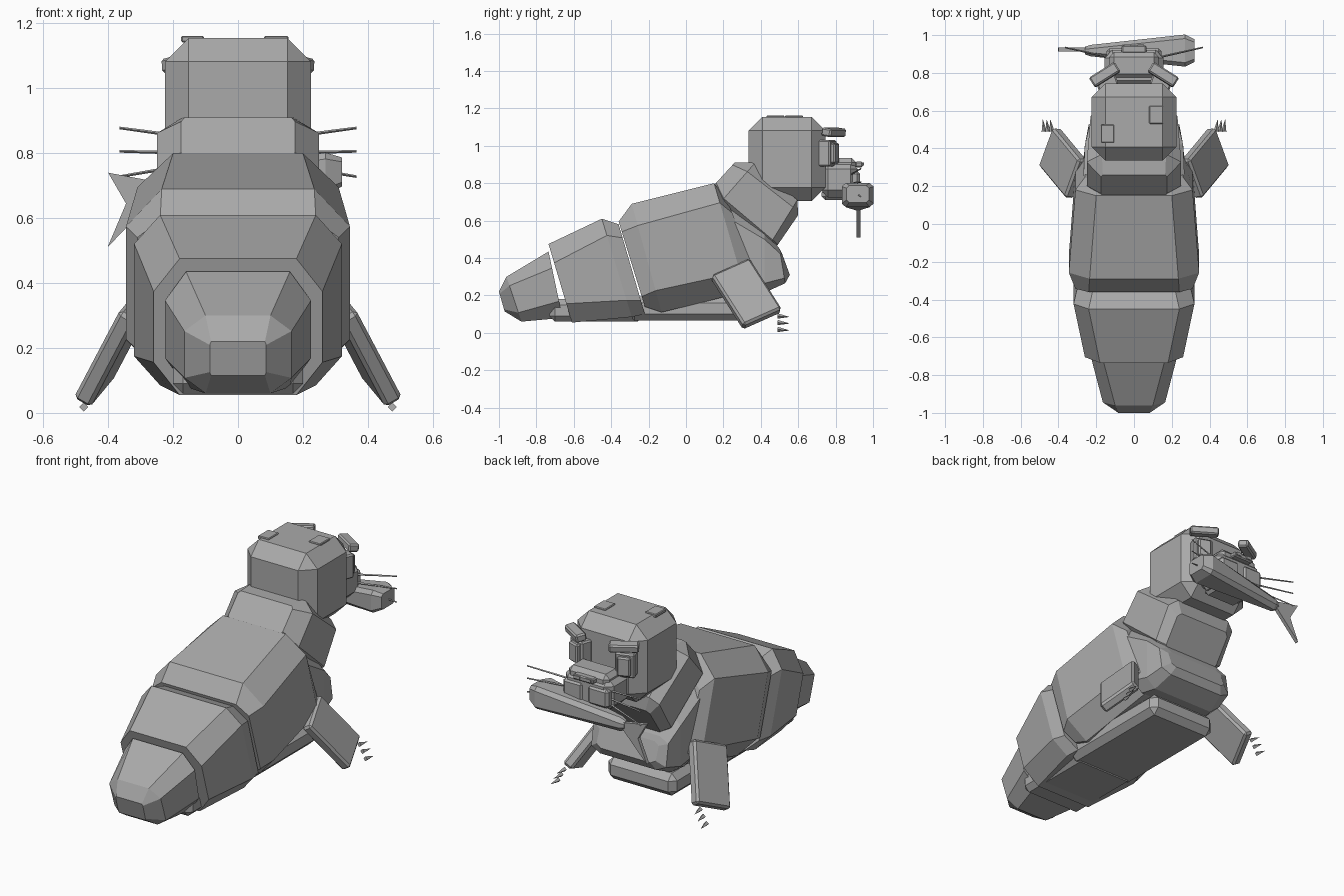
import bpy, bmesh, math
from mathutils import Matrix, Vector, Euler

if "Cube" in bpy.data.objects:
    bpy.data.objects.remove(bpy.data.objects["Cube"])

grey = bpy.data.materials.new("seal grey")
grey.diffuse_color = (0.4, 0.4, 0.4, 1)
grey.use_nodes = True
grey.node_tree.nodes["Principled BSDF"].inputs["Base Color"].default_value = grey.diffuse_color


def finish(name, bm):
    bmesh.ops.recalc_face_normals(bm, faces=bm.faces)
    me = bpy.data.meshes.new(name)
    bm.to_mesh(me)
    bm.free()
    me.materials.append(grey)
    ob = bpy.data.objects.new(name, me)
    bpy.context.collection.objects.link(ob)
    return ob


def block(name, loc, size, bevel=0.0, rot=(0, 0, 0), basis=None):
    """Box with flat chamfers on every edge."""
    bm = bmesh.new()
    bmesh.ops.create_cube(bm, size=1)
    bmesh.ops.scale(bm, vec=size, verts=bm.verts)
    if bevel:
        bmesh.ops.bevel(bm, geom=bm.edges[:], offset=bevel, segments=1,
                        affect='EDGES', clamp_overlap=True)
    r = basis or Euler([math.radians(a) for a in rot]).to_matrix()
    bm.transform(Matrix.Translation(loc) @ r.to_4x4())
    return finish(name, bm)


def skin(name, rings):
    """Join rings of points into a closed solid."""
    bm = bmesh.new()
    vs = [[bm.verts.new(p) for p in ring] for ring in rings]
    n = len(vs[0])
    for a, b in zip(vs, vs[1:]):
        for i in range(n):
            j = (i + 1) % n
            bm.faces.new((a[i], a[j], b[j], b[i]))
    bm.faces.new(vs[0])
    bm.faces.new(vs[-1])
    return finish(name, bm)


def segment(name, sections):
    """Body segment: tilted eight-sided sections (top y,z, bottom y,z, half width, flat half width, chamfer)."""
    rings = []
    for yt, zt, yb, zb, w, f, c in sections:
        t, b = Vector((0, yt, zt)), Vector((0, yb, zb))
        pts = [(f, 0), (w, c), (w, 1 - c), (f, 1), (-f, 1), (-w, 1 - c), (-w, c), (-f, 0)]
        rings.append([t.lerp(b, k) + Vector((x, 0, 0)) for x, k in pts])
    return skin(name, rings)


def spike(name, a, b, r1, r2, sides=4):
    a, b = Vector(a), Vector(b)
    bm = bmesh.new()
    bmesh.ops.create_cone(bm, cap_ends=True, segments=sides, radius1=r1, radius2=r2, depth=(b - a).length)
    q = (b - a).to_track_quat('Z', 'Y').to_matrix().to_4x4()
    bm.transform(Matrix.Translation((a + b) / 2) @ q)
    return finish(name, bm)


# Body, from the tail forward
segment("tail", [(-1.0, .22, -.97, .115, .087, .083, .1),
                 (-.96, .30, -.88, .06, .165, .10, .2),
                 (-.735, .435, -.66, .08, .225, .16, .25)])
segment("hind_body", [(-.735, .475, -.61, .055, .26, .18, .24),
                      (-.45, .61, -.29, .085, .32, .24, .17),
                      (-.36, .58, -.22, .10, .30, .22, .15)])
segment("trunk", [(-.36, .595, -.22, .14, .31, .24, .12),
                  (-.29, .69, -.13, .11, .345, .235, .2),
                  (.15, .80, .32, .22, .31, .20, .18),
                  (.22, .71, .40, .25, .26, .18, .15)])
segment("chest", [(.18, .70, .33, .22, .27, .22, .15),
                  (.42, .55, .42, .215, .26, .20, .15),
                  (.50, .45, .53, .265, .24, .18, .15),
                  (.515, .42, .555, .31, .19, .16, .15)])
segment("neck", [(.26, .91, .15, .79, .175, .165, .1),
                 (.37, .91, .16, .67, .25, .17, .2),
                 (.595, .71, .44, .46, .23, .18, .15),
                 (.60, .63, .48, .455, .18, .16, .1)])
block("belly_rear", (0, -.48, .12), (.40, .50, .12), .03)
block("belly_front", (0, .06, .13), (.44, .74, .13), .035)

# Head with its two top plates
block("head", (0, .54, .93), (.45, .41, .45), .073)
block("top_plate_left", (-.14, .478, 1.152), (.07, .095, .02), .004)
block("top_plate_right", (.118, .578, 1.152), (.075, .095, .02), .004)

# Snout
block("snout", (0, .82, .82), (.31, .20, .19), .04)
block("snout_bridge", (0, .84, .89), (.26, .14, .09), .025)
block("nose", (0, .925, .90), (.13, .04, .03), .006)
block("jaw", (0, .80, .74), (.22, .15, .06), .02)

# Fish held across the mouth
fish = []
for x, z, hy, hz in [(-.26, .695, .02, .025), (-.23, .695, .03, .04), (.27, .737, .085, .065), (.32, .742, .06, .045)]:
    c = .35
    pts = [(1, c), (c, 1), (-c, 1), (-1, c), (-1, -c), (-c, -1), (c, -1), (1, -c)]
    if hy > .05:
        pts = [(1, .7), (.75, 1), (-.75, 1), (-1, .7), (-1, -.7), (-.75, -1), (.75, -1), (1, -.7)]
    fish.append([(x, .918 + hy * p, z + hz * q) for p, q in pts])
skin("fish_body", fish)
fin = [(-.24, .71), (-.40, .74), (-.345, .645), (-.402, .51), (-.24, .68)]
skin("fish_tail", [[(x, y, z) for x, z in fin] for y in (.912, .934)])

# Mirrored details
for s, side in ((-1, "left"), (1, "right")):
    block("brow_" + side, (s * .155, .79, 1.072), (.16, .06, .045), .008, (-8, 0, -s * 32))
    block("eye_socket_" + side, (s * .145, .755, .96), (.11, .07, .14), .008, (0, 0, -s * 20))
    block("eye_" + side, (s * .155, .785, .96), (.075, .05, .11), .008, (0, 0, -s * 20))
    block("nostril_" + side, (s * .035, .943, .903), (.035, .015, .018))
    block("cheek_" + side, (s * .08, .90, .81), (.13, .06, .11), .015)
    for z1, z2 in ((.845, .878), (.80, .806), (.77, .728)):
        spike("whisker_" + side, (s * .12, .88, z1), (s * .365, .935, z2), .006, .004)

    # Front flipper: slab leaning out, forward and down
    d = Vector((s * .145, .175, -.275)).normalized()
    v = Vector((-s * .08, .2, .1))
    v = (v - d * v.dot(d)).normalized()
    n = d.cross(v)
    basis = Matrix((v, n, -d)).transposed()
    if basis.determinant() < 0:
        basis = Matrix((v, -n, -d)).transposed()
    block("flipper_" + side, (s * .375, .322, .208), (.235, .06, .35), .012, basis=basis)
    for x, z in ((.435, .09), (.455, .055), (.475, .018)):
        spike("claw_" + side, (s * x, .49, z), (s * (x + .008), .555, z - .005), .014, 0)
